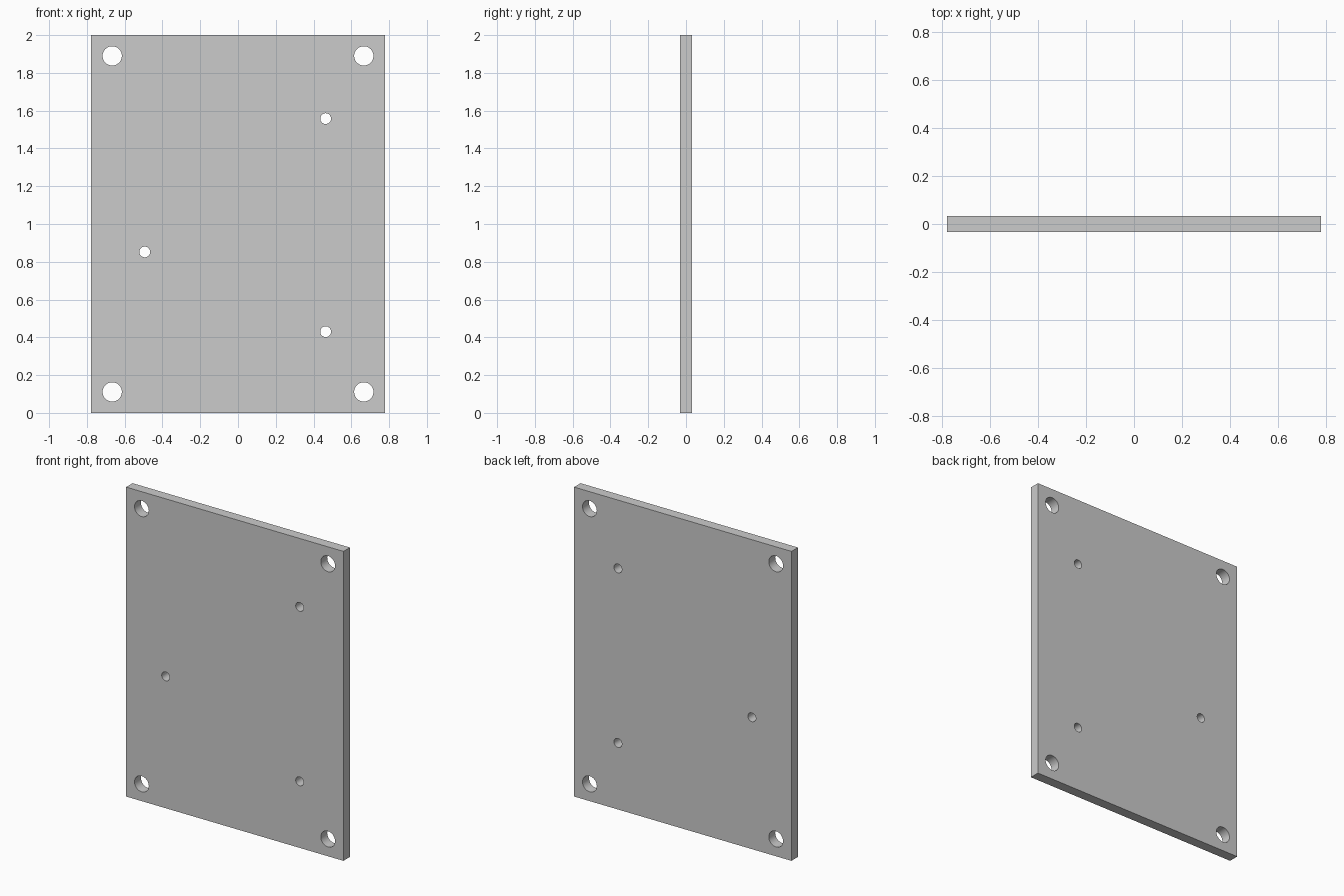
import bpy
import math

if "Cube" in bpy.data.objects:
    bpy.data.objects.remove(bpy.data.objects["Cube"])

WIDTH, THICK, HEIGHT = 1.554, 0.066, 2.0
INSET = 0.11
CORNER_R, SMALL_R = 0.051, 0.0285

# Flat rectangular plate standing on z = 0
bpy.ops.mesh.primitive_cube_add(size=1, location=(0, 0, HEIGHT / 2))
plate = bpy.context.object
plate.name = "mounting_plate"
plate.scale = (WIDTH, THICK, HEIGHT)
bpy.ops.object.transform_apply(location=True, rotation=True, scale=True)


def drill(x, z, radius):
    """Cut a round through-hole along y."""
    bpy.ops.mesh.primitive_cylinder_add(
        vertices=48, radius=radius, depth=THICK * 3,
        location=(x, 0, z), rotation=(math.pi / 2, 0, 0))
    cutter = bpy.context.object
    cutter.name = "hole_cutter"
    cutter.hide_render = True
    mod = plate.modifiers.new("hole", 'BOOLEAN')
    mod.operation = 'DIFFERENCE'
    mod.solver = 'EXACT'
    mod.object = cutter
    bpy.ops.object.select_all(action='DESELECT')
    plate.select_set(True)
    bpy.context.view_layer.objects.active = plate
    bpy.ops.object.modifier_apply(modifier=mod.name)
    bpy.data.objects.remove(cutter, do_unlink=True)


# Corner bolt holes
for side in (-1, 1):
    for z in (INSET + 0.001, HEIGHT - INSET):
        drill(side * (WIDTH / 2 - INSET - 0.001), z, CORNER_R)

# Three small fixing holes
for x, z in ((0.464, 1.558), (-0.494, 0.852), (0.464, 0.43)):
    drill(x, z, SMALL_R)

# Smooth hole walls, crisp plate edges
bpy.ops.object.shade_smooth_by_angle(angle=math.radians(30))
